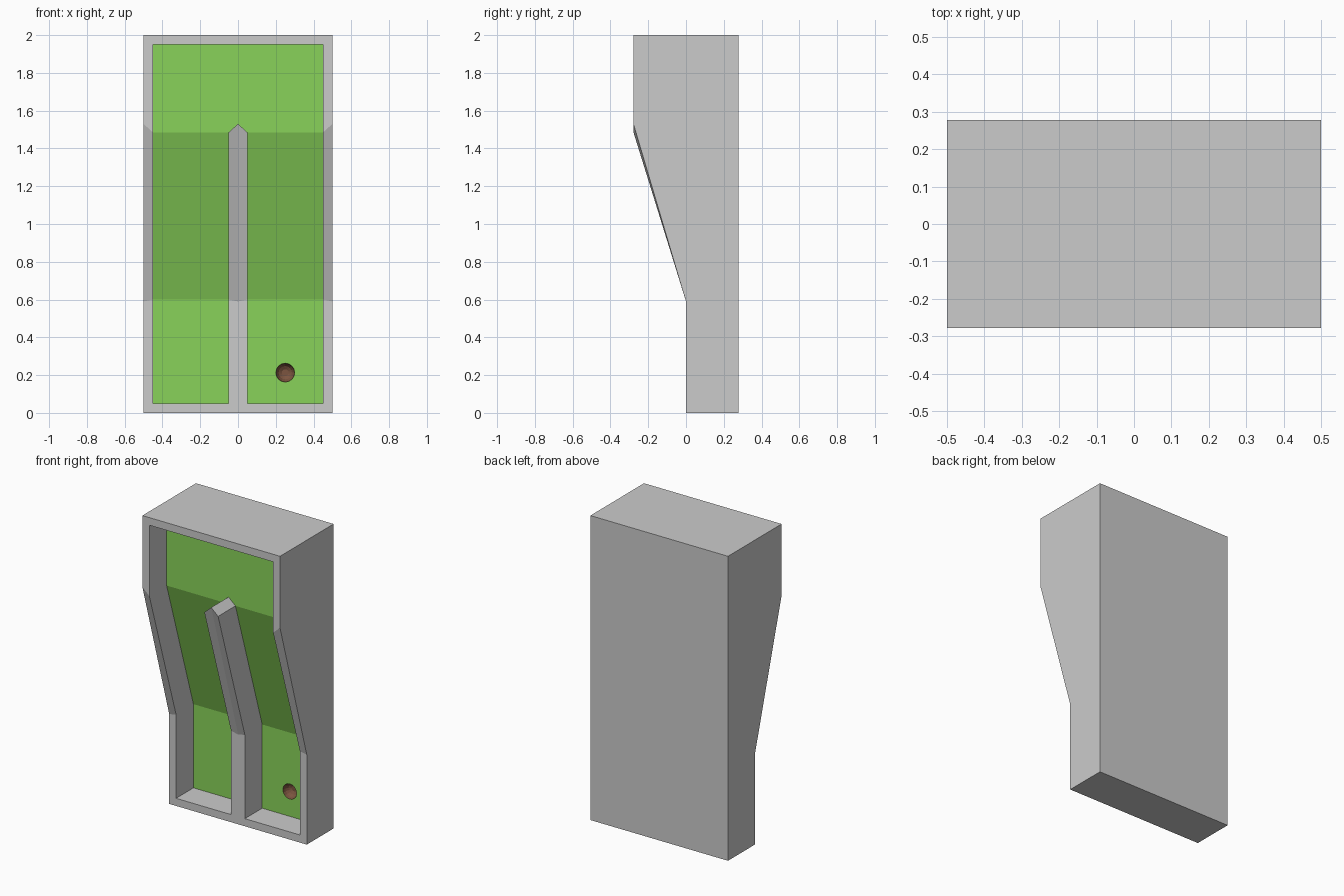
import bpy, bmesh, math
from mathutils import Vector

if "Cube" in bpy.data.objects:
    bpy.data.objects.remove(bpy.data.objects["Cube"])

HALF, W, RIM, DEPTH = 0.278, 0.5, 0.05, 0.18
TIN = W - RIM


def material(name, color):
    m = bpy.data.materials.new(name)
    m.diffuse_color = color
    m.use_nodes = True
    m.node_tree.nodes["Principled BSDF"].inputs["Base Color"].default_value = m.diffuse_color
    return m


def finish(bm, name, mat=None):
    me = bpy.data.meshes.new(name)
    bm.to_mesh(me)
    bm.free()
    ob = bpy.data.objects.new(name, me)
    bpy.context.collection.objects.link(ob)
    if mat:
        me.materials.append(mat)
    return ob


def add_face(bm, pts, side=1):
    return bm.faces.new([bm.verts.new((p[0] * side, p[1], p[2])) for p in pts])


def back(p):
    return (p[0], p[1] + DEPTH, p[2])


# Stepped front profile: outer edge, inner rim edge, divider edge, centre line
def line(x, pairs):
    return [(x, y, z) for y, z in pairs]


outer_yz = [(0, 0), (0, 0.59), (-HALF, 1.53), (-HALF, 2)]
inner_yz = [(0, RIM), (0, 0.6), (-HALF, 1.485), (-HALF, 2 - RIM)]
O, I = line(W, outer_yz), line(TIN, inner_yz)
D, C = line(RIM, inner_yz[:3]), line(0, outer_yz[:3])
top_in, top_out = (0, -HALF, 2 - RIM), (0, -HALF, 2)

# Body with raised rim and divider
bm = bmesh.new()
for s in (1, -1):
    for k in range(3):
        add_face(bm, [O[k], O[k + 1], I[k + 1], I[k]], s)
    for k in range(2):
        add_face(bm, [C[k], C[k + 1], D[k + 1], D[k]], s)
    add_face(bm, [O[3], top_out, top_in, I[3]], s)
    add_face(bm, [C[0], O[0], I[0], D[0]], s)
    # recess walls
    loop = [top_in] + I[::-1] + D + [C[2]]
    for a, b in zip(loop, loop[1:]):
        add_face(bm, [a, b, back(b), back(a)], s)
    # outer shell
    add_face(bm, O + [(W, HALF, 2), (W, HALF, 0)], s)
    add_face(bm, [(0, HALF, 0), (W, HALF, 0), (W, HALF, 2), (0, HALF, 2)], s)
    add_face(bm, [top_out, O[3], (W, HALF, 2), (0, HALF, 2)], s)
    add_face(bm, [C[0], O[0], (W, HALF, 0), (0, HALF, 0)], s)
bmesh.ops.remove_doubles(bm, verts=bm.verts, dist=1e-5)
bmesh.ops.recalc_face_normals(bm, faces=bm.faces)
finish(bm, "golf_course_body")

# Green floor, with a round opening in the lower right lane
N, R = 16, 0.05
hole = Vector((0.25, DEPTH, 0.213))


def ring(bm, r, depth):
    return [bm.verts.new(hole + Vector((r * math.cos(a), depth, r * math.sin(a))))
            for a in (2 * math.pi * k / N for k in range(N))]


def closed_edges(bm, verts):
    return [bm.edges.new((a, b)) for a, b in zip(verts, verts[1:] + verts[:1])]


bm = bmesh.new()
for s in (1, -1):
    add_face(bm, [back(p) for p in (I[2], I[3], top_in, C[2], D[2])], s)
    add_face(bm, [back(p) for p in (I[1], I[2], D[2], D[1])], s)
add_face(bm, [back(p) for p in (I[0], I[1], D[1], D[0])], -1)
rect = [bm.verts.new(back(p)) for p in (I[0], I[1], D[1], D[0])]
edges = closed_edges(bm, rect) + closed_edges(bm, ring(bm, R, 0))
bmesh.ops.triangle_fill(bm, edges=edges, use_beauty=True, normal=(0, -1, 0))
bmesh.ops.remove_doubles(bm, verts=bm.verts, dist=1e-5)
bm.normal_update()
for f in bm.faces:
    if f.normal.y > 0:
        f.normal_flip()
finish(bm, "green_floor", material("grass", (0.25, 0.65, 0.1, 1)))

# Cup: bowl sunk into the floor
bm = bmesh.new()
rings = [ring(bm, r, d) for r, d in ((R, 0), (0.046, 0.02), (0.035, 0.038), (0.018, 0.048))]
for a, b in zip(rings, rings[1:]):
    for k in range(N):
        j = (k + 1) % N
        bm.faces.new((a[k], a[j], b[j], b[k]))
bm.faces.new(rings[-1])
bm.normal_update()
for f in bm.faces:
    to_axis = hole - f.calc_center_median()
    if f.normal.dot(to_axis) < 0:
        f.normal_flip()
finish(bm, "cup", material("soil", (0.2, 0.09, 0.05, 1)))
